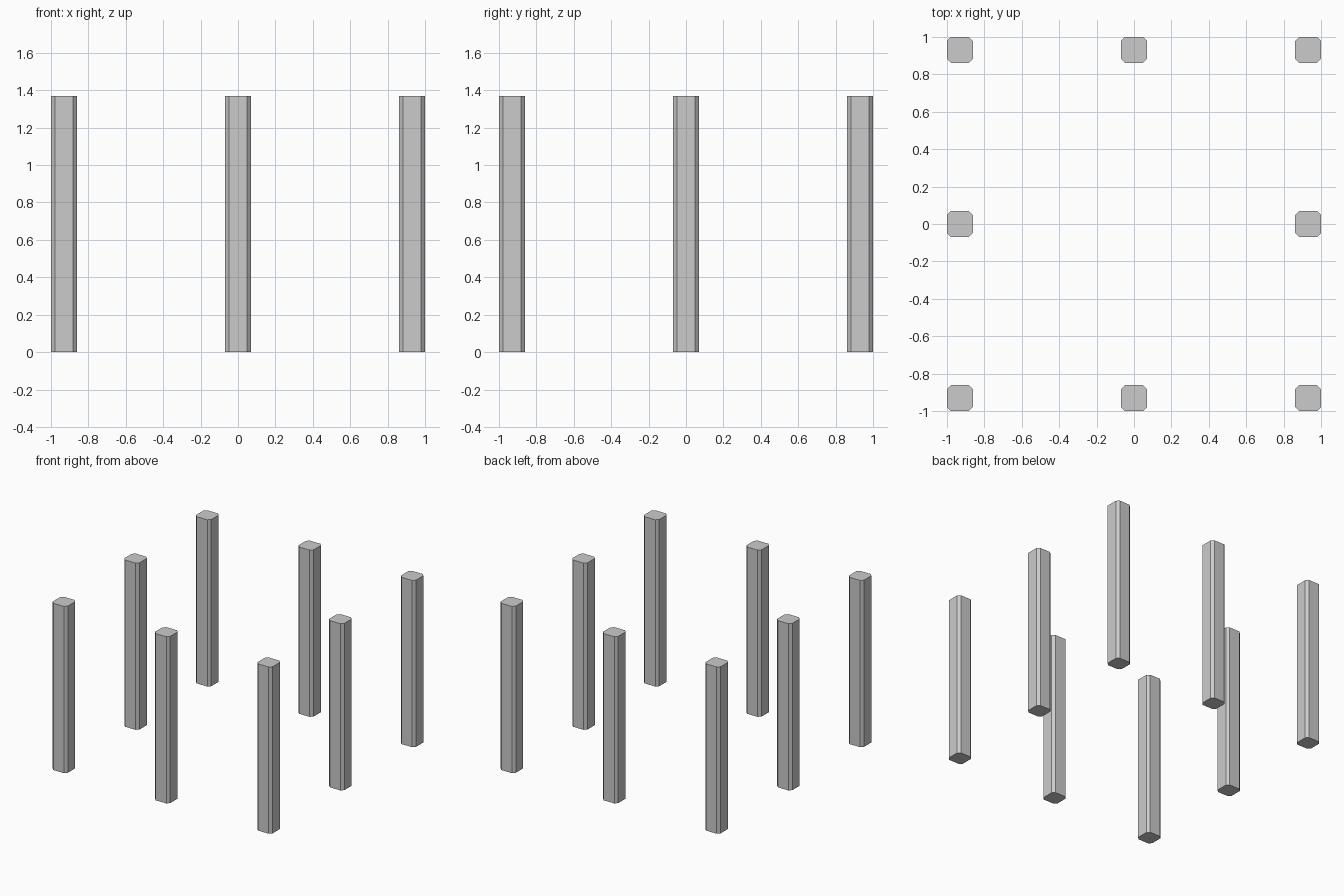
import bpy, bmesh

if "Cube" in bpy.data.objects:
    bpy.data.objects.remove(bpy.data.objects["Cube"])

WIDTH, HEIGHT, CHAMFER = 0.138, 1.37, 0.021
OFFSET = 1 - WIDTH / 2

# Square post with four chamfered upright edges
h, c = WIDTH / 2, WIDTH / 2 - CHAMFER
profile = [(h, -c), (h, c), (c, h), (-c, h), (-h, c), (-h, -c), (-c, -h), (c, -h)]
bm = bmesh.new()
bottom = bm.faces.new([bm.verts.new((x, y, 0)) for x, y in profile])
top = bmesh.ops.extrude_face_region(bm, geom=[bottom], use_keep_orig=True)
bmesh.ops.translate(bm, vec=(0, 0, HEIGHT),
                    verts=[v for v in top["geom"] if isinstance(v, bmesh.types.BMVert)])
bmesh.ops.recalc_face_normals(bm, faces=bm.faces)
mesh = bpy.data.meshes.new("post")
bm.to_mesh(mesh)
bm.free()

# Eight posts around a square: corners and side middles
x_names = {-1: "left", 0: "middle", 1: "right"}
y_names = {-1: "front", 0: "middle", 1: "back"}
for ix in (-1, 0, 1):
    for iy in (-1, 0, 1):
        if ix == 0 and iy == 0:
            continue
        post = bpy.data.objects.new(f"post_{y_names[iy]}_{x_names[ix]}", mesh)
        post.location = (ix * OFFSET, iy * OFFSET, 0)
        bpy.context.collection.objects.link(post)
